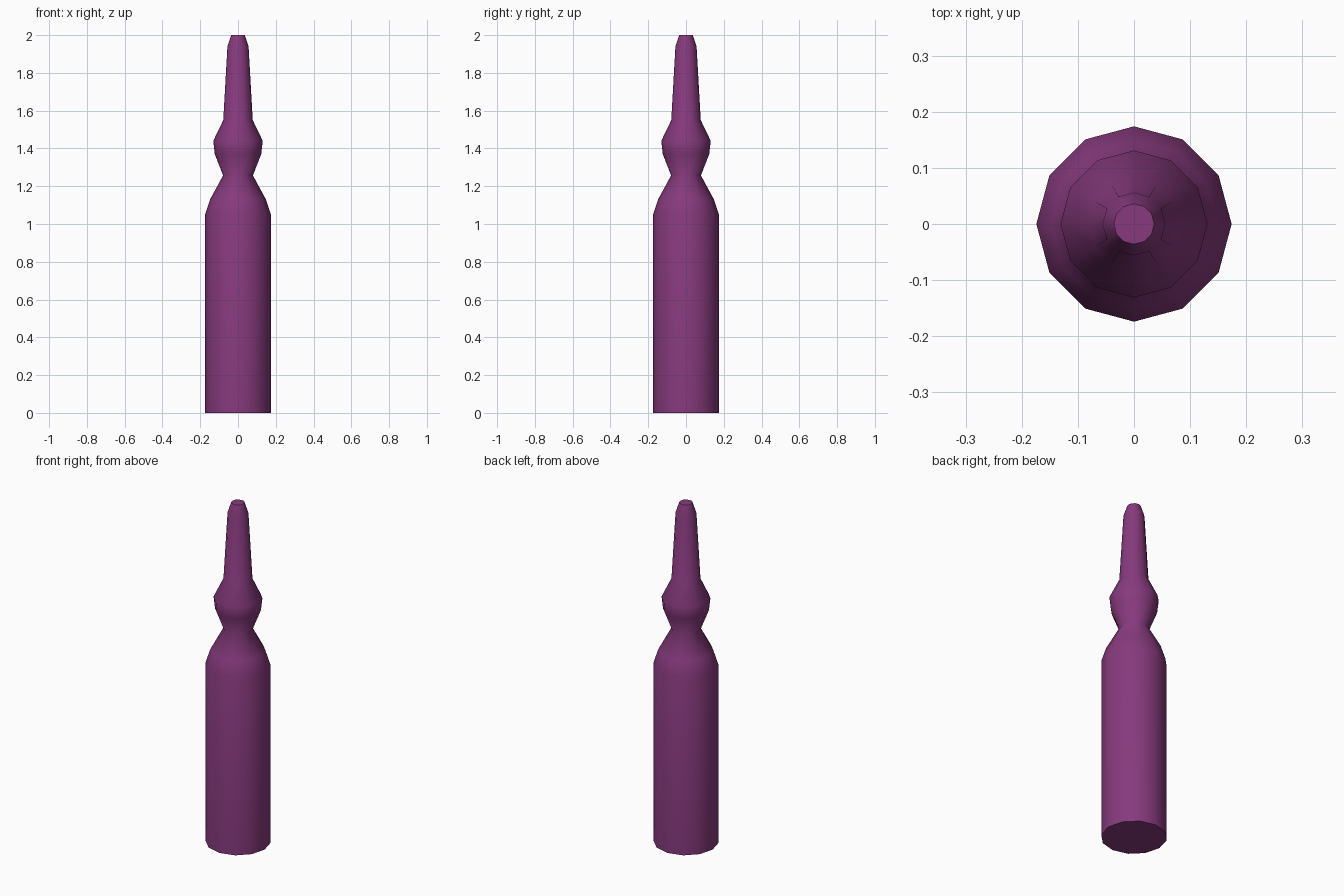
import bpy, bmesh, math

if "Cube" in bpy.data.objects:
    bpy.data.objects.remove(bpy.data.objects["Cube"])

SIDES = 12
# (radius, height) from base to sealed tip
PROFILE = [(0.174, 0.0), (0.174, 1.05), (0.148, 1.13), (0.079, 1.257),
           (0.123, 1.37), (0.131, 1.44), (0.078, 1.55), (0.056, 1.94), (0.036, 2.0)]

glass = bpy.data.materials.new("purple glass")
glass.diffuse_color = (0.24, 0.042, 0.205, 1)
glass.use_nodes = True
glass.node_tree.nodes["Principled BSDF"].inputs["Base Color"].default_value = glass.diffuse_color

# Ampoule: lathed twelve-sided body, neck, bulb and stem
bm = bmesh.new()
rings = []
for r, z in PROFILE:
    rings.append([bm.verts.new((r * math.cos(math.tau * i / SIDES),
                                r * math.sin(math.tau * i / SIDES), z))
                  for i in range(SIDES)])
for a, b in zip(rings, rings[1:]):
    for i in range(SIDES):
        j = (i + 1) % SIDES
        bm.faces.new((a[i], a[j], b[j], b[i]))

# Flat base and tip
bm.faces.new(rings[0][::-1])
bm.faces.new(rings[-1])

mesh = bpy.data.meshes.new("ampoule")
bm.to_mesh(mesh)
bm.free()
mesh.materials.append(glass)
ampoule = bpy.data.objects.new("ampoule", mesh)
bpy.context.collection.objects.link(ampoule)

# Smooth sides, crisp base and tip edges
bpy.context.view_layer.objects.active = ampoule
ampoule.select_set(True)
bpy.ops.object.shade_smooth_by_angle(angle=math.radians(52))
